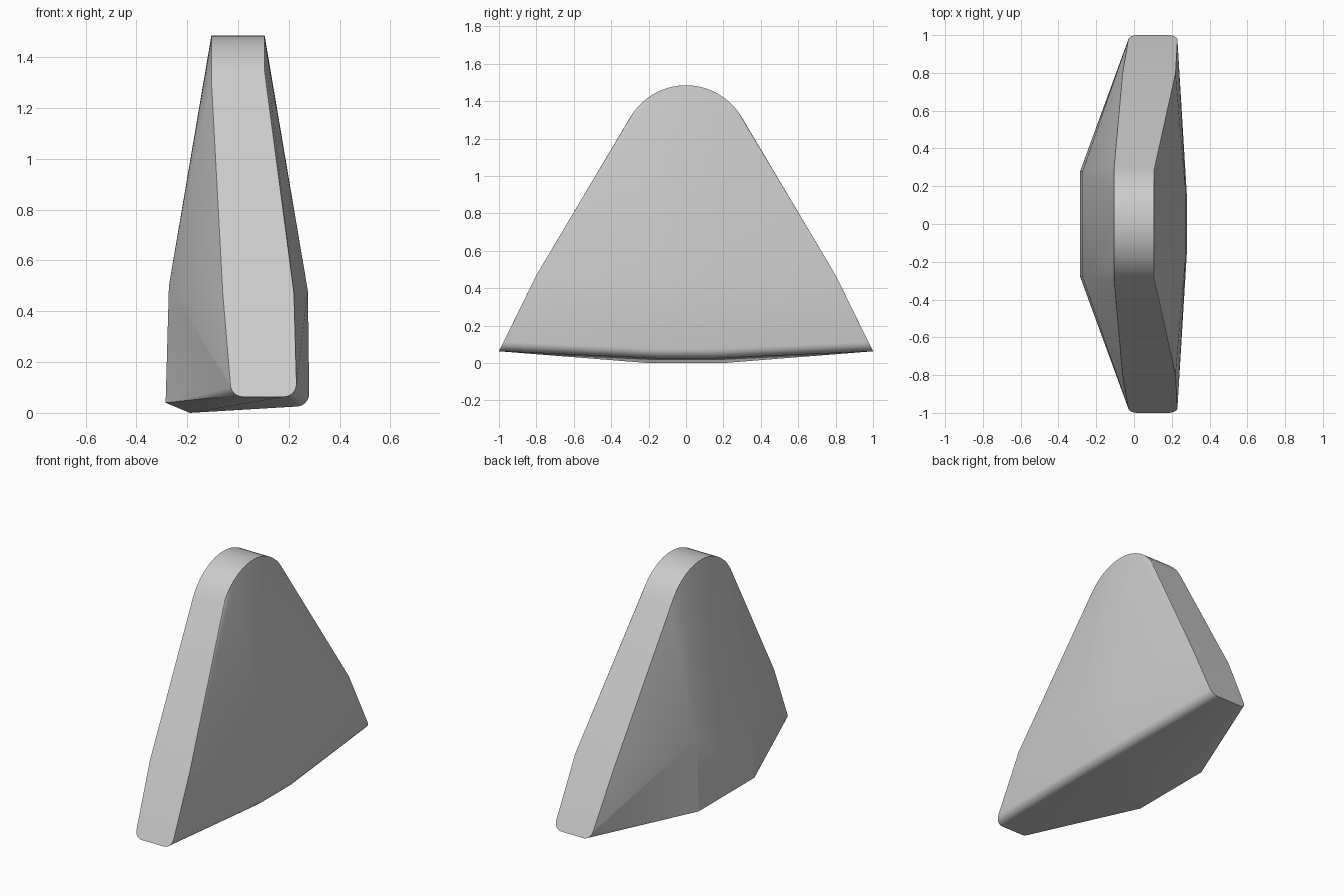
import bpy, bmesh
from math import sin, cos, radians

cube = bpy.data.objects.get("Cube")
if cube:
    bpy.data.objects.remove(cube, do_unlink=True)

grey = bpy.data.materials.new("light grey")
grey.use_nodes = True
colour = (0.6, 0.6, 0.6, 1)
grey.diffuse_color = colour
grey.node_tree.nodes["Principled BSDF"].inputs["Base Color"].default_value = colour


def arc(a, b, radius, start, end, steps):
    """Points on a circular arc around (a, b), angles in degrees."""
    angles = [radians(start + (end - start) * i / steps) for i in range(steps + 1)]
    return [(a + radius * cos(t), b + radius * sin(t)) for t in angles]


points = []

# Rounded crown, the same width all the way over
for y, z in arc(0, 1.139, 0.346, 30, 90, 10):
    points += [(-0.105, y, z), (0.105, y, z)]

# Narrow ends: rounded lower corners on a leaning end face
corners = arc(0.02, 0.113, 0.05, 180, 270, 6) + arc(0.18, 0.113, 0.05, 270, 360, 6)
for x, z in corners:
    points.append((x, 1 - 0.5 * (z - 0.063), z))
points += [(-0.06, 0.8, 0.47), (0.22, 0.8, 0.47)]

# Left broad side, with a rounded lower edge
points += [(x, 0.15, z) for x, z in arc(0.23, 0.075, 0.05, 270, 360, 6)]
points.append((0.275, 0.15, 0.48))

# Right broad side, with a ridge and a chamfered lower edge
points += [(-0.272, 0.28, 0.5), (-0.282, 0.28, 0.08), (-0.285, 0.28, 0.04), (-0.19, 0.2, 0)]

# Close the convex body over both mirrored halves
bm = bmesh.new()
for x, y, z in points:
    for side in (-1, 1):
        bm.verts.new((x, side * y, z))
bmesh.ops.remove_doubles(bm, verts=bm.verts[:], dist=0.0005)
bmesh.ops.convex_hull(bm, input=bm.verts[:])
loose = [v for v in bm.verts if not v.link_faces]
bmesh.ops.delete(bm, geom=loose, context="VERTS")
bmesh.ops.dissolve_limit(bm, angle_limit=radians(0.5), verts=bm.verts[:], edges=bm.edges[:])
bmesh.ops.recalc_face_normals(bm, faces=bm.faces[:])

mesh = bpy.data.meshes.new("wedge_body")
bm.to_mesh(mesh)
bm.free()
mesh.materials.append(grey)
for face in mesh.polygons:
    face.use_smooth = True
mesh.set_sharp_from_angle(angle=radians(18))

body = bpy.data.objects.new("wedge_body", mesh)
bpy.context.collection.objects.link(body)
